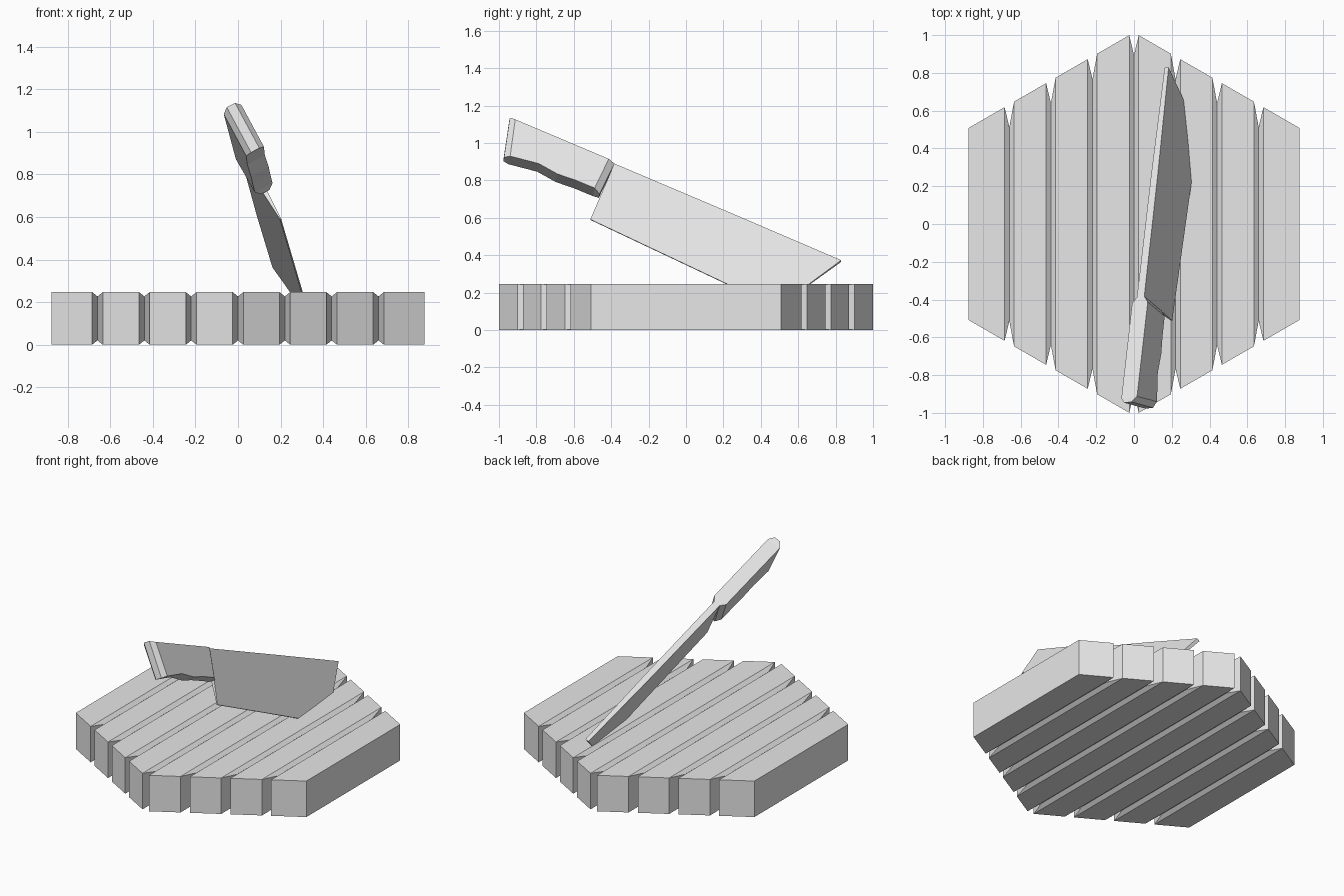
import bpy
import bmesh
import math
from mathutils import Vector

cube = bpy.data.objects.get("Cube")
if cube:
    bpy.data.objects.remove(cube, do_unlink=True)

grey = bpy.data.materials.new("light_grey")
grey.use_nodes = True
COLOUR = (0.8, 0.8, 0.8, 1)
grey.diffuse_color = COLOUR
grey.node_tree.nodes["Principled BSDF"].inputs["Base Color"].default_value = COLOUR


def loft(name, rings):
    """Skin a row of equal-sided rings and cap both ends."""
    bm = bmesh.new()
    rows = [[bm.verts.new(p) for p in ring] for ring in rings]
    for a, b in zip(rows, rows[1:]):
        for i in range(len(a)):
            j = (i + 1) % len(a)
            bm.faces.new((a[i], a[j], b[j], b[i]))
    bm.faces.new(rows[0])
    bm.faces.new(rows[-1])
    bmesh.ops.recalc_face_normals(bm, faces=bm.faces)
    mesh = bpy.data.meshes.new(name)
    bm.to_mesh(mesh)
    bm.free()
    mesh.materials.append(grey)
    obj = bpy.data.objects.new(name, mesh)
    bpy.context.collection.objects.link(obj)
    return obj


# Hexagonal chopping board with V grooves between the planks
PITCH, GROOVE, EDGE, HEIGHT = 0.22, 0.025, 0.875, 0.247


def board_ring(x, notch=0, dip=0):
    y = 1.014 - abs(x) * math.tan(math.radians(30)) - notch
    return [(x, -y, dip), (x, y, dip), (x, y, HEIGHT - dip), (x, -y, HEIGHT - dip)]


rings = [board_ring(-EDGE)]
for k in range(-3, 4):
    seam = k * PITCH
    rings += [board_ring(seam - GROOVE),
              board_ring(seam, 0.12, 0.02),
              board_ring(seam + GROOVE)]
rings.append(board_ring(EDGE))
loft("chopping_board", rings)

# Knife frame: along the spine, down to the cutting edge, across the thickness
ORIGIN = Vector((0.035, -0.385, 0.88))
ALONG = Vector((0.104, 0.917, -0.387)).normalized()
DOWN = Vector((0.459, -0.389, -0.799))
DOWN = (DOWN - ALONG * DOWN.dot(ALONG)).normalized()
ACROSS = DOWN.cross(ALONG)


def knife_ring(top, bottom, top_half, bottom_half):
    def point(uv, w):
        return ORIGIN + ALONG * uv[0] + DOWN * uv[1] + ACROSS * w
    return [point(top, -top_half), point(top, top_half),
            point(bottom, bottom_half), point(bottom, -bottom_half)]


# Handle with narrowed butt, wavy finger grip and narrowed front
WIDE, NARROW = 0.047, 0.022
grip = [((-0.614, -0.01), (-0.549, 0.224), NARROW),
        ((-0.581, 0), (-0.519, 0.216), WIDE),
        ((-0.363, 0), (-0.363, 0.19), WIDE),
        ((-0.249, 0), (-0.249, 0.204), WIDE),
        ((-0.143, 0), (-0.143, 0.196), WIDE),
        ((-0.035, 0), (-0.035, 0.195), WIDE),
        ((0, 0), (0, 0.204), NARROW)]
loft("handle", [knife_ring(t, b, w, w) for t, b, w in grip])

# Wedge-shaped blade with a slanted tip
blade = [((0, 0), (0.013, 0.356), 0.022, 0.003),
         ((0.7, 0), (0.7, 0.388), 0.02, 0.003),
         ((1.324, 0), (1.125, 0.408), 0.012, 0.003)]
loft("blade", [knife_ring(*section) for section in blade])
